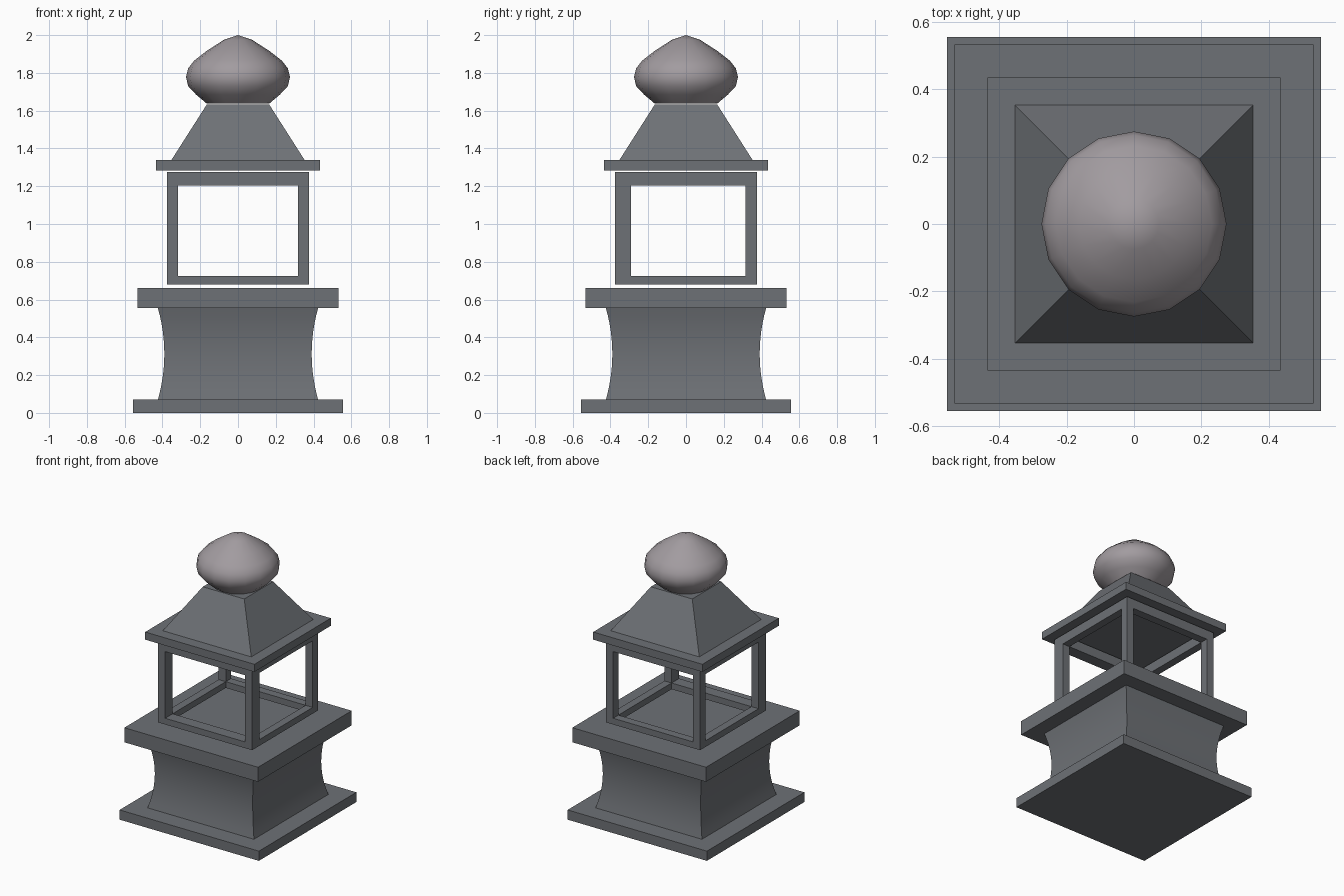
import bpy, bmesh, math

if "Cube" in bpy.data.objects:
    bpy.data.objects.remove(bpy.data.objects["Cube"])


def material(name, rgb):
    m = bpy.data.materials.new(name)
    m.diffuse_color = (*rgb, 1)
    m.use_nodes = True
    m.node_tree.nodes["Principled BSDF"].inputs["Base Color"].default_value = m.diffuse_color
    return m


STONE = material("dark grey stone", (0.155, 0.165, 0.18))
FINIAL = material("warm grey", (0.36, 0.33, 0.35))


def loft(name, profile, sides, mat, start=0.0, smooth=False):
    """Stack rings of (radius, z) into a closed solid; radius 0 is a tip."""
    bm = bmesh.new()
    rings = []
    for r, z in profile:
        if r == 0:
            rings.append([bm.verts.new((0, 0, z))] * sides)
        else:
            rings.append([bm.verts.new((r * math.cos(start + math.tau * i / sides),
                                        r * math.sin(start + math.tau * i / sides), z))
                          for i in range(sides)])
    for a, b in zip(rings, rings[1:]):
        for i in range(sides):
            j = (i + 1) % sides
            bm.faces.new(list(dict.fromkeys((a[i], a[j], b[j], b[i]))))
    bm.faces.new(rings[0][::-1])
    if profile[-1][0]:
        bm.faces.new(rings[-1])
    return finish(name, bm, mat, smooth)


def finish(name, bm, mat, smooth=False):
    bmesh.ops.recalc_face_normals(bm, faces=bm.faces)
    me = bpy.data.meshes.new(name)
    bm.to_mesh(me)
    bm.free()
    me.materials.append(mat)
    ob = bpy.data.objects.new(name, me)
    bpy.context.collection.objects.link(ob)
    if smooth:
        bpy.ops.object.select_all(action='DESELECT')
        ob.select_set(True)
        bpy.context.view_layer.objects.active = ob
        bpy.ops.object.shade_smooth_by_angle(angle=math.radians(40))
    return ob


def square(name, profile, smooth=False):
    """Square solid from (half width, z) levels."""
    return loft(name, [(h * math.sqrt(2), z) for h, z in profile], 4, STONE,
                math.pi / 4, smooth)


def box(name, x0, x1, y0, y1, z0, z1):
    bm = bmesh.new()
    bmesh.ops.create_cube(bm, size=1)
    for v in bm.verts:
        v.co = (x1 if v.co.x > 0 else x0, y1 if v.co.y > 0 else y0, z1 if v.co.z > 0 else z0)
    return finish(name, bm, STONE)


# pedestal: foot slab, waisted block, top slab
square("foot_slab", [(0.555, 0), (0.555, 0.07)])
Z0, Z1, N = 0.07, 0.555, 12
waist = []
for i in range(N + 1):
    t = i / N
    waist.append((0.39 + 0.034 * (2 * t - 1) ** 2, Z0 + (Z1 - Z0) * t))
square("pedestal_waist", waist, smooth=True)
square("pedestal_top_slab", [(0.533, 0.555), (0.533, 0.66)])

# open lantern cage: four posts joined by lower and upper rails
H, XI, YF, YB = 0.375, 0.318, -0.29, 0.315
LOW, LOW_TOP, HIGH_BOT, HIGH = 0.68, 0.725, 1.205, 1.275
for side, xa, xb in (("left", -H, -XI), ("right", XI, H)):
    box(f"{side}_front_post", xa, xb, -H, YF, LOW, HIGH)
    box(f"{side}_back_post", xa, xb, YB, H, LOW, HIGH)
for level, za, zb in (("lower", LOW, LOW_TOP), ("upper", HIGH_BOT, HIGH)):
    box(f"{level}_front_rail", -XI, XI, -H, YF, za, zb)
    box(f"{level}_back_rail", -XI, XI, YB, H, za, zb)
    box(f"{level}_left_rail", -H, -XI, YF, YB, za, zb)
    box(f"{level}_right_rail", XI, H, YF, YB, za, zb)

# roof: eave slab and truncated pyramid
square("eave_slab", [(0.435, 1.283), (0.435, 1.338)])
square("roof", [(0.353, 1.338), (0.165, 1.633)])

# onion-shaped finial
loft("finial", [(0.165, 1.637), (0.222, 1.685), (0.264, 1.73), (0.275, 1.778),
                (0.264, 1.824), (0.232, 1.865), (0.165, 1.917), (0.075, 1.975), (0, 2.0)],
     16, FINIAL, smooth=True)
